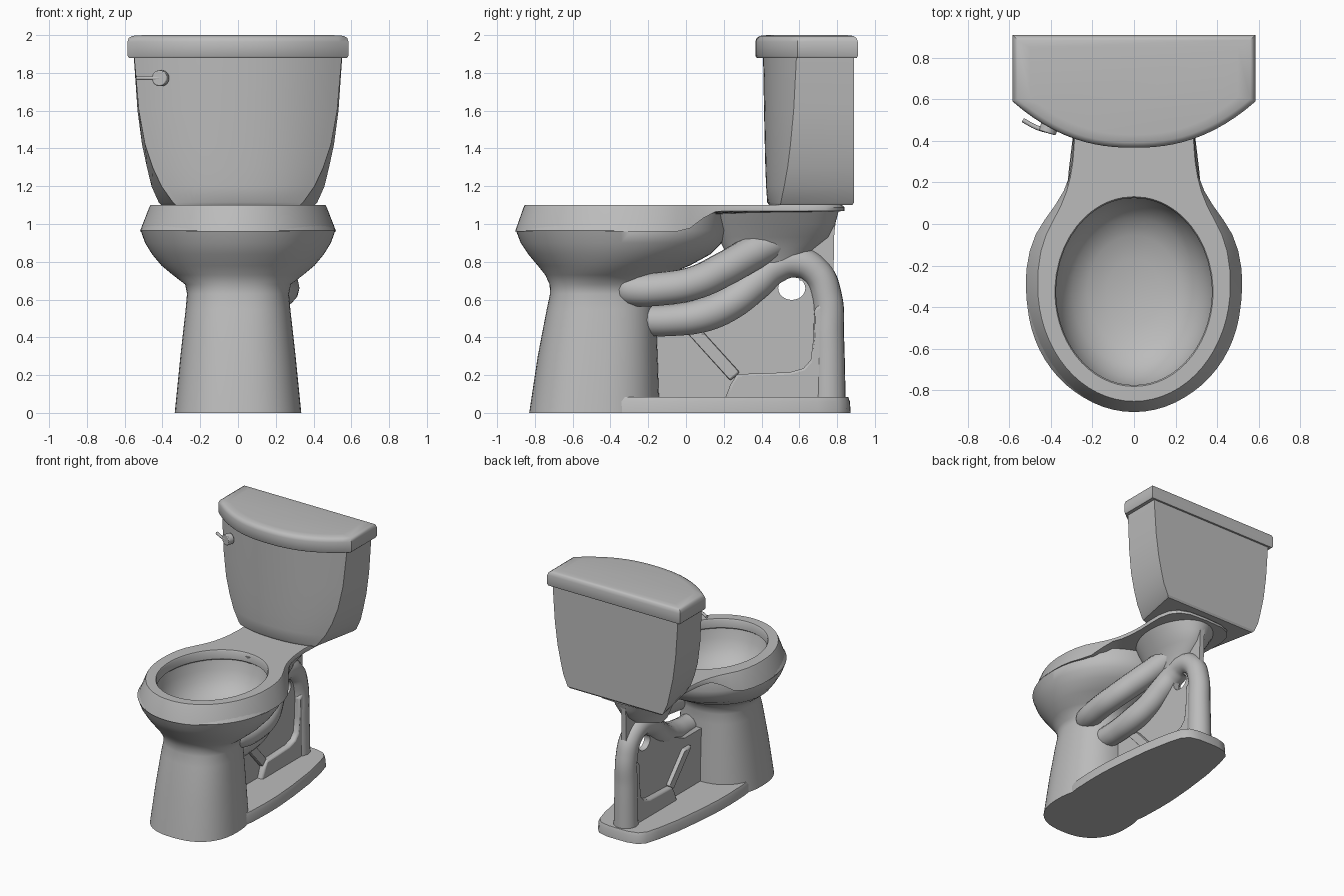
import bpy, bmesh, math
from mathutils import Vector

if "Cube" in bpy.data.objects:
    bpy.data.objects.remove(bpy.data.objects["Cube"])

mat = bpy.data.materials.new("grey_ceramic")
mat.diffuse_color = (0.5, 0.5, 0.5, 1)
mat.use_nodes = True
mat.node_tree.nodes["Principled BSDF"].inputs["Base Color"].default_value = mat.diffuse_color


def finish(name, bm, smooth=35, bevel=0):
    """Turn a bmesh into a shaded object."""
    bmesh.ops.recalc_face_normals(bm, faces=bm.faces)
    me = bpy.data.meshes.new(name)
    bm.to_mesh(me)
    bm.free()
    ob = bpy.data.objects.new(name, me)
    bpy.context.collection.objects.link(ob)
    me.materials.append(mat)
    bpy.ops.object.select_all(action='DESELECT')
    ob.select_set(True)
    bpy.context.view_layer.objects.active = ob
    bpy.ops.object.shade_smooth_by_angle(angle=math.radians(smooth))
    if bevel:
        m = ob.modifiers.new("soft_edges", 'BEVEL')
        m.width, m.segments, m.limit_method = bevel, 2, 'ANGLE'
        m.angle_limit = math.radians(40)
    return ob


def loft(name, rings, cap_start=True, cap_end=True, **kw):
    """Skin a list of equally long closed rings."""
    bm = bmesh.new()
    loops = [[bm.verts.new(p) for p in r] for r in rings]
    n = len(loops[0])
    for a, b in zip(loops, loops[1:]):
        for i in range(n):
            j = (i + 1) % n
            bm.faces.new((a[i], a[j], b[j], b[i]))
    if cap_start:
        bm.faces.new(loops[0])
    if cap_end:
        bm.faces.new(loops[-1])
    return finish(name, bm, **kw)


def oval(z, yf, yb, hw, p=2.0, n=64):
    """Superellipse ring from front yf to back yb."""
    out = []
    for i in range(n):
        t = 2 * math.pi * i / n
        c, s = math.cos(t), math.sin(t)
        out.append((hw * math.copysign(abs(c) ** (2 / p), c),
                    (yf + yb) / 2 + (yb - yf) / 2 * math.copysign(abs(s) ** (2 / p), s), z))
    return out


def mirrored(half):
    """Close a half outline that starts and ends on x = 0."""
    return half + [(-p[0],) + tuple(p[1:]) for p in half[-2:0:-1]]


def prism(name, poly, hx, hole=None, **kw):
    """Plate with a (y, z) outline, extruded to both sides of x = 0."""
    bm = bmesh.new()
    edges = []
    for loop in [poly] + ([hole] if hole else []):
        vs = [bm.verts.new((-hx, y, z)) for y, z in loop]
        edges += [bm.edges.new((vs[i], vs[(i + 1) % len(vs)])) for i in range(len(vs))]
    bmesh.ops.triangle_fill(bm, edges=edges, use_beauty=True)
    ext = bmesh.ops.extrude_face_region(bm, geom=bm.faces[:], use_keep_orig=True)
    for v in ext["geom"]:
        if isinstance(v, bmesh.types.BMVert):
            v.co.x = hx
    return finish(name, bm, **kw)


def pipe(name, pts, depth):
    """Round tube through (x, y, z, radius factor) points."""
    cu = bpy.data.curves.new(name, 'CURVE')
    cu.dimensions = '3D'
    cu.bevel_depth, cu.bevel_resolution, cu.use_fill_caps = depth, 5, True
    sp = cu.splines.new('BEZIER')
    sp.bezier_points.add(len(pts) - 1)
    for bp, p in zip(sp.bezier_points, pts):
        bp.co, bp.radius = p[:3], p[3]
        bp.handle_left_type = bp.handle_right_type = 'AUTO'
    ob = bpy.data.objects.new(name, cu)
    bpy.context.collection.objects.link(ob)
    cu.materials.append(mat)
    bpy.ops.object.select_all(action='DESELECT')
    ob.select_set(True)
    bpy.context.view_layer.objects.active = ob
    bpy.ops.object.convert(target='MESH')
    bpy.ops.object.shade_smooth_by_angle(angle=math.radians(40))


# pedestal flaring into the outside of the bowl: z, front, back, half width, squareness
body = [(0, -.83, -.14, .335, 2.4), (.3, -.785, -.15, .305, 2.4), (.55, -.737, -.16, .277, 2.4),
        (.63, -.72, -.16, .27, 2.3), (.68, -.722, -.15, .28, 2.2), (.73, -.745, -.10, .345, 2),
        (.78, -.785, .02, .405, 2), (.84, -.835, .13, .455, 2), (.9, -.875, .19, .492, 2),
        (.965, -.9, .21, .515, 2), (1.07, -.84, .2, .45, 2)]
loft("pedestal_and_bowl", [oval(*b) for b in body], cap_end=False, smooth=50)

# rim and rear deck with the inner basin
top, low = [], []
for i in range(17):
    t = math.pi / 2 * i / 16
    top.append((.47 * math.sin(t), -.3 - .56 * math.cos(t)))
    low.append((.52 * math.sin(t), -.3 - .605 * math.cos(t)))
for x, y, off in [(.468, -.22, .05), (.455, -.13, .047), (.43, -.05, .043), (.395, .02, .035),
                  (.358, .09, .022), (.33, .16, .008), (.311, .23, 0), (.298, .31, 0),
                  (.29, .42, 0), (.295, .55, 0), (.295, .65, 0), (.275, .74, 0),
                  (.23, .80, 0), (.15, .833, 0), (0, .84, 0)]:
    top.append((x, y))
    low.append((x + off, y))


def rise(y):
    s = min(1, max(0, (y + .03) / .2))
    return .96 + .108 * s * s * (3 - 2 * s)


top, low = mirrored(top), mirrored(low)
dirs = [math.atan2((y + .325) / .45, x / .375) for x, y in top]


def basin(s, z):
    return [(.375 * s * math.cos(t), -.325 + .45 * s * math.sin(t), z) for t in dirs]


rings = [[(x, y, max(z, rise(py) - .015)) for (x, y, z), (px, py) in zip(basin(1.1, 1.0), low)],
         [(x, y, rise(y)) for x, y in low],
         [(x, y, 1.088) for x, y in top],
         [(x * .985, -.3 + (y + .3) * .988, 1.1) for x, y in top],
         basin(1.015, 1.1), basin(1, 1.09), basin(1, 1.03), basin(1.03, 1.02)]
rings += [basin(s, z) for s, z in [(.99, .95), (.92, .88), (.79, .81), (.6, .765), (.35, .74), (.1, .73)]]
loft("rim_deck_and_basin", rings, cap_start=False)

# tapering support under the deck, with a thin rear rib
loft("deck_support", [oval(z, a, b, w) for z, a, b, w in
                      [(1.075, .12, .81, .25), (1.0, .14, .79, .2), (.93, .17, .755, .15),
                       (.87, .2, .68, .11), (.78, .26, .6, .08)]], smooth=50)
prism("rear_rib", [(.6, 1.07), (.8, 1.07), (.785, .95), (.78, .7), (.6, .7)], .02)

# foot plinth
foot = mirrored([(0, -.75), (.2, -.7), (.29, -.5), (.325, -.28), (.332, -.1), (.33, .05), (.315, .25),
                 (.285, .5), (.245, .7), (.215, .8), (.17, .85), (.09, .87), (0, .872)])
loft("foot_plinth", [[(x * k, y * m, z) for x, y in foot] for k, m, z in
                     [(1, 1, 0), (.99, .995, .06), (.96, .985, .083)]])

# trapway tubes
pipe("upper_trapway", [(.12, -.42, .69, .5), (.2, -.3, .655, 1), (.235, -.1, .66, 1.02), (.22, .05, .69, 1.02),
                       (.16, .2, .76, 1.05), (.08, .36, .85, 1.05), (.02, .52, .93, .9)], .088)
pipe("lower_trapway", [(.1, -.28, .49, .95), (.1, -.08, .49, 1), (.09, .1, .52, 1.08), (.06, .24, .585, 1.08),
                       (.03, .36, .68, 1.08), (0, .47, .772, 1.05), (0, .58, .8, 1), (0, .69, .745, .95),
                       (0, .745, .62, .95), (0, .753, .4, 1), (0, .755, .04, 1.08)], .085)

# web plate with round hole, raised corner and diagonal brace
hole = [(.56 + .072 * math.cos(i * math.pi / 12), .66 + .062 * math.sin(i * math.pi / 12)) for i in range(24)]
prism("web_plate", [(-.25, .05), (.75, .05), (.75, .62), (.69, .74), (.58, .79), (.47, .76),
                    (.36, .67), (.22, .57), (.05, .5), (-.25, .5)], .025, hole)
prism("raised_corner", [(.2, .06), (.235, .15), (.27, .205), (.55, .215), (.62, .235), (.66, .28),
                        (.675, .4), (.68, .55), (.74, .6), (.76, .4), (.76, .06)], .07, bevel=.012)
prism("diagonal_brace", [(0, .43), (.09, .43), (.285, .215), (.235, .17)], .055, bevel=.01)


def tank_ring(z, wf, wb, yc, yf, yb, n=24):
    """Flat back, flat sides and a bowed front."""
    front = [(-wf + 2 * wf * i / n, yf + (yc - yf) * abs(2 * i / n - 1) ** 2.3, z) for i in range(n + 1)]
    return front + [(wb, yb, z), (-wb, yb, z)]


# water tank
loft("tank", [tank_ring(*r) for r in [
    (1.1, .33, .405, .5, .44, .88), (1.115, .345, .42, .502, .43, .89), (1.2, .405, .458, .52, .424, .89),
    (1.3, .452, .482, .538, .42, .89), (1.42, .492, .508, .553, .417, .89), (1.6, .525, .532, .57, .413, .89),
    (1.89, .55, .552, .585, .408, .89)]], smooth=30)

# tank lid with softened top edge
loft("tank_lid", [tank_ring(*r) for r in [
    (1.88, .578, .578, .59, .374, .905), (1.89, .585, .585, .59, .367, .91), (1.965, .585, .585, .59, .367, .91),
    (1.985, .578, .578, .594, .374, .903), (1.996, .56, .56, .602, .392, .885), (2.0, .5, .5, .61, .43, .85)]],
     smooth=40)

# flush handle: knob and lever
axis = Vector((-.3, -.95, 0)).normalized()
bm = bmesh.new()
bmesh.ops.create_cone(bm, cap_ends=True, segments=24, radius1=.042, radius2=.042, depth=.05,
                      matrix=axis.to_track_quat('Z', 'Y').to_matrix().to_4x4())
bmesh.ops.translate(bm, verts=bm.verts, vec=(-.41, .462, 1.772))
finish("flush_knob", bm, bevel=.006)
pipe("flush_lever", [(-.40, .445, 1.772, 1), (-.47, .465, 1.772, .9), (-.535, .5, 1.772, .9)], .012)
